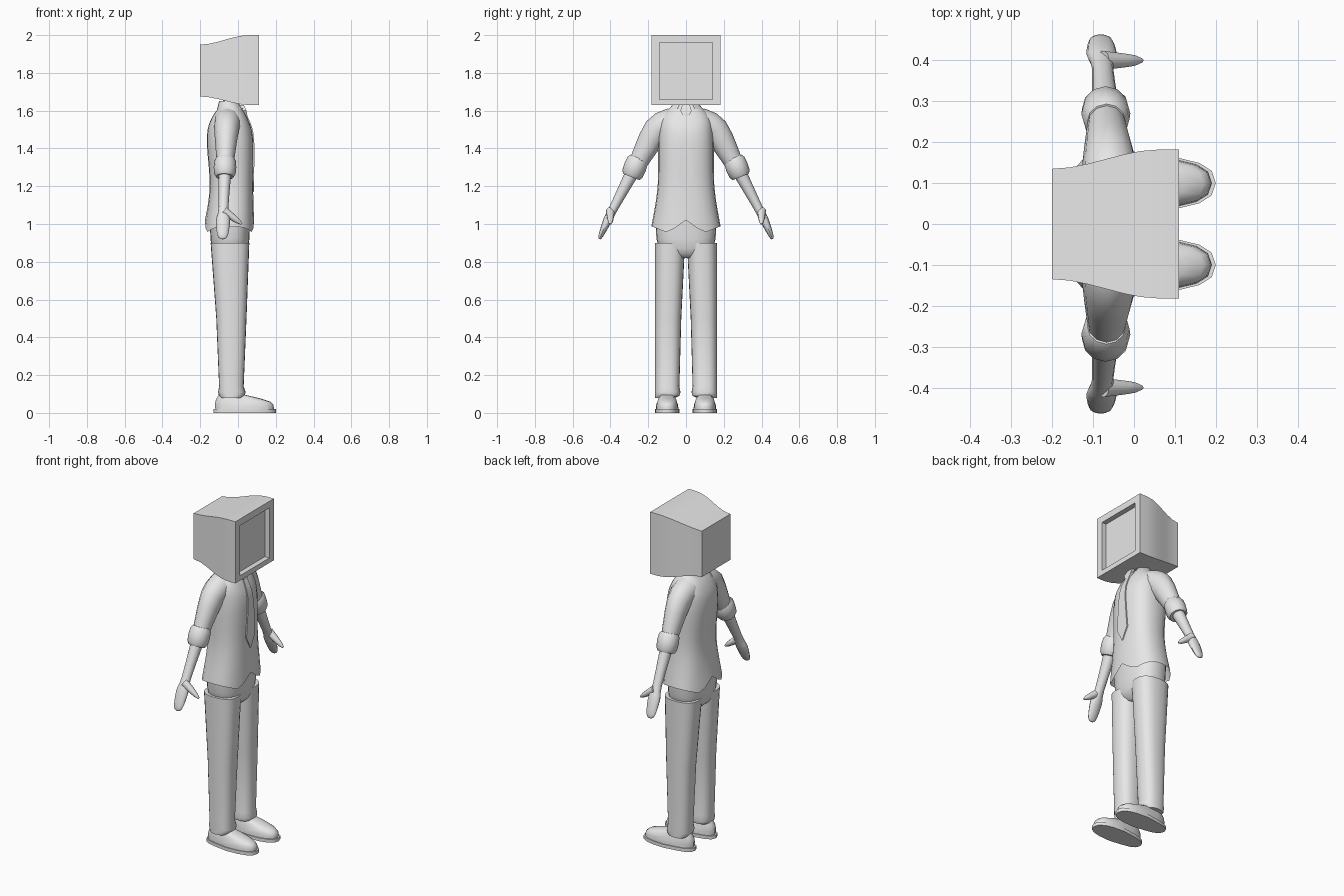
import bpy, bmesh, math
from mathutils import Vector

cube = bpy.data.objects.get("Cube")
if cube:
    bpy.data.objects.remove(cube, do_unlink=True)

plain_colour = (0.8, 0.8, 0.8, 1)
grey = bpy.data.materials.new("plain_grey")
grey.use_nodes = True
grey.diffuse_color = plain_colour
grey.node_tree.nodes["Principled BSDF"].inputs["Base Color"].default_value = plain_colour


def skin(name, rings, caps=True, angle=40):
    """Join a list of equal point rings into one surface."""
    bm = bmesh.new()
    loops = [[bm.verts.new(point) for point in ring] for ring in rings]
    for lower, upper in zip(loops, loops[1:]):
        for i in range(len(lower)):
            bm.faces.new((lower[i - 1], lower[i], upper[i], upper[i - 1]))
    if caps:
        bm.faces.new(loops[0])
        bm.faces.new(loops[-1])
    bmesh.ops.recalc_face_normals(bm, faces=bm.faces)
    mesh = bpy.data.meshes.new(name)
    bm.to_mesh(mesh)
    bm.free()
    mesh.materials.append(grey)
    obj = bpy.data.objects.new(name, mesh)
    bpy.context.collection.objects.link(obj)
    bpy.ops.object.select_all(action='DESELECT')
    obj.select_set(True)
    bpy.context.view_layer.objects.active = obj
    bpy.ops.object.shade_smooth_by_angle(angle=math.radians(angle))


def blend(rows, steps=3):
    """Curve smoothly through a few rows of numbers."""
    rows = [Vector(row) for row in rows]
    padded = [rows[0]] + rows + [rows[-1]]
    curve = []
    for before, start, end, after in zip(padded, rows, rows[1:], padded[3:]):
        leave, arrive = (end - before) / 2, (after - start) / 2
        for k in range(steps):
            t = k / steps
            ease = t * t * (3 - 2 * t)
            curve.append(start.lerp(end, ease) + leave * t * (1 - t) ** 2 - arrive * t * t * (1 - t))
    return curve + [rows[-1]]


def oval(centre, u, v, sides, power=1.0):
    """Ring around a centre; a power below one makes it squarer."""
    def squared(value):
        return math.copysign(abs(value) ** power, value)
    turns = [2 * math.pi * i / sides for i in range(sides)]
    return [centre + u * squared(math.cos(a)) + v * squared(math.sin(a)) for a in turns]


def flat_ring(row, y=0, sides=24, power=0.8):
    """Level ring from a row of height, back, front and half width."""
    z, back, front, half = row
    centre = Vector(((back + front) / 2, y, z))
    return oval(centre, Vector(((front - back) / 2, 0, 0)), Vector((0, half, 0)), sides, power)


def limb(name, rows, side):
    """Tube from rows of y, height, depth radius and side radius."""
    points = [Vector((-0.05 - 0.07 * y, y * side, z)) for y, z, deep, wide in rows]
    rings = []
    for i, (point, row) in enumerate(zip(points, rows)):
        along = (points[min(i + 1, len(points) - 1)] - points[max(i - 1, 0)]).normalized()
        u = (Vector((1, 0, 0)) - along * along.x).normalized()
        rings.append(oval(point, u * row[2], along.cross(u) * row[3], sides=12))
    skin(name, rings, angle=50)


def rectangle(x, half, low, high):
    return [(x, -half, low), (x, half, low), (x, half, high), (x, -half, high)]


def plate(x, half, z):
    """Thin level slice whose back edge sinks into the shirt."""
    return [(x, -half, z), (x, half, z), (x - 0.03, half, z), (x - 0.03, -half, z)]


# Boxy head, flared to the front, with a recessed screen
head = []
for k in range(7):
    t = k / 6
    flare = t * t * (3 - 2 * t)
    head.append(rectangle(0.26 * t - 0.2, 0.135 + 0.047 * flare, 1.675 - 0.045 * flare, 1.95 + 0.05 * flare))
head.append(rectangle(0.11, 0.182, 1.63, 2))
for x in (0.11, 0.08):
    head.append(rectangle(x, 0.14, 1.66, 1.96))
skin("screen_head", head, angle=30)

# Neck and folded collar with a notch at the front
skin("neck", [flat_ring((z, -0.08, 0, 0.04)) for z in (1.6, 1.69)])
collar = [flat_ring(row, power=1) for row in (
    (1.61, -0.11, 0.03, 0.09), (1.65, -0.1, 0, 0.055), (1.63, -0.09, -0.01, 0.045))]
for ring in collar:
    for point in ring:
        if point.x > -0.02 and abs(point.y) < 0.02:
            point.z -= 0.03
skin("collar", collar, caps=False)

# Shirt body, its hem notched at the middle and dipping beside it
shirt_rows = blend([
    (0.99, -0.175, 0.085, 0.183), (1.2, -0.15, 0.08, 0.15), (1.45, -0.165, 0.08, 0.146),
    (1.56, -0.14, 0.05, 0.13), (1.64, -0.08, 0, 0.06)], steps=6)
shirt = [flat_ring(row) for row in shirt_rows]
for ring in shirt:
    for point in ring:
        if point.z < 1.2:
            wide = abs(point.y)
            wave = max(0.03 - 0.7 * wide, 0.4 * wide - 0.075)
            point.z += wave * ((1.2 - point.z) / 0.21) ** 2
skin("shirt", shirt, caps=False)

# Tie laid on the shirt front, pointed below and tapering to the knot
tie = [plate(0.085, 0.003, 1.17)]
for z, back, front, half in shirt_rows:
    if 1.18 < z < 1.6:
        tie.append(plate(front + 0.005, min(0.6 * (z - 1.17), 0.04 - 0.07 * (z - 1.25)), z))
skin("tie", tie)
skin("tie_knot", [plate(0.05, 0.015, 1.57), plate(0.045, 0.03, 1.6), plate(0.03, 0.02, 1.63)])

# Trouser seat
skin("trouser_seat", [flat_ring(row) for row in blend([
    (0.82, -0.1, 0.02, 0.06), (0.87, -0.14, 0.055, 0.145), (1.04, -0.15, 0.065, 0.163)])])

for side, label in ((1, "left_"), (-1, "right_")):
    # Trouser leg with a rolled bottom and a straight outer seam
    leg_rows = ((0.08, -0.09, 0.02, 0.055), (0.09, -0.1, 0.035, 0.065), (0.11, -0.105, 0.04, 0.068),
                (0.14, -0.1, 0.03, 0.065), (0.5, -0.115, 0.045, 0.07), (0.9, -0.145, 0.06, 0.08))
    skin(label + "trouser_leg", [flat_ring(row, side * (0.165 - row[3])) for row in leg_rows])

    # Shoe and sole, narrower at the heel
    sole_rows = [(z, -0.13, 0.2, 0.065) for z in (0, 0.02)]
    shoe_rows = blend([(0.02, -0.12, 0.19, 0.06), (0.06, -0.12, 0.17, 0.055), (0.1, -0.1, 0.02, 0.04)])
    for part, rows in (("sole", sole_rows), ("shoe", shoe_rows)):
        rings = [flat_ring(row, sides=16) for row in rows]
        for ring in rings:
            for point in ring:
                point.y = point.y * (0.88 if point.x < 0.03 else 1) + side * 0.1
        skin(label + part, rings)

    # Sleeve and rolled cuff
    limb(label + "sleeve", blend([
        (0.07, 1.54, 0.075, 0.075), (0.155, 1.495, 0.065, 0.073), (0.25, 1.33, 0.046, 0.05)]), side)
    cuff_rows = []
    for t in (-1, -0.7, 0, 0.7, 1):
        radius = 0.06 - 0.013 * t ** 4
        cuff_rows.append((0.27 + 0.02 * t, 1.3 - 0.05 * t, radius, radius))
    limb(label + "sleeve_cuff", cuff_rows, side)

    # Forearm running into a flat mitten hand
    limb(label + "forearm_and_hand", blend([
        (0.27, 1.3, 0.036, 0.038), (0.38, 1.09, 0.026, 0.024), (0.415, 1.02, 0.037, 0.023),
        (0.45, 0.94, 0.028, 0.013), (0.456, 0.92, 0.01, 0.005)]), side)

    # Thumb pointing forward
    root, tip = Vector((-0.075, side * 0.4, 1.07)), Vector((0.02, side * 0.4, 1))
    across = Vector((0, 1, 0))
    up = (tip - root).cross(across).normalized()
    thumb = []
    for k in range(6):
        t = k / 5
        radius = 0.024 - 0.012 * t - 0.007 * t ** 8
        thumb.append(oval(root.lerp(tip, t), up * radius, across * radius, sides=10))
    skin(label + "thumb", thumb, angle=60)
